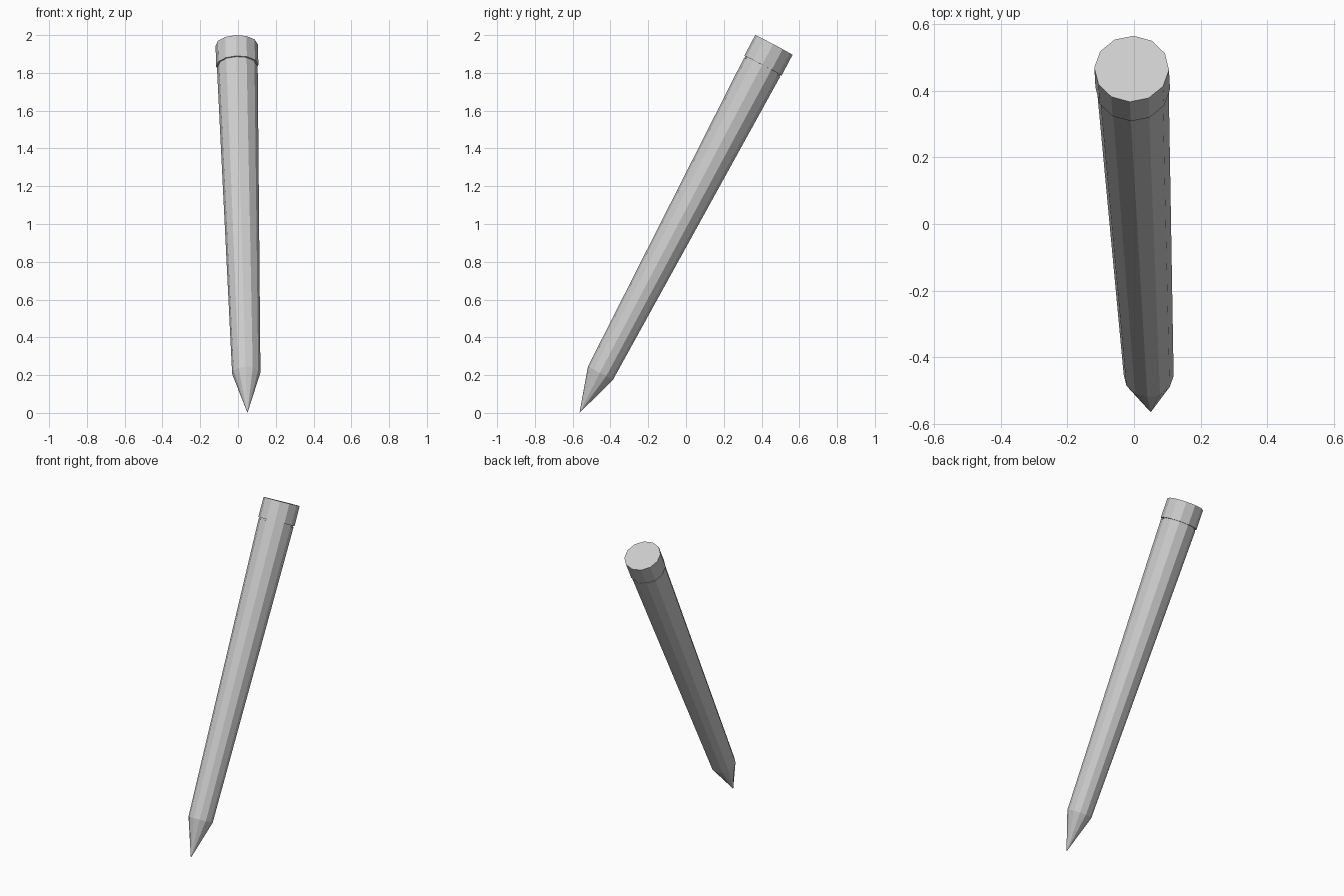
import bpy, bmesh, math
from mathutils import Vector, Matrix

if "Cube" in bpy.data.objects:
    bpy.data.objects.remove(bpy.data.objects["Cube"])

SIDES = 12
TIP = Vector((0.05, -0.564, 0.0))
TOP = Vector((-0.007, 0.465, 1.9475))

# Leaning frame: local z runs from the tip to the flat top
length = (TOP - TIP).length
az = (TOP - TIP).normalized()
ay = Vector((0.05, 0.885, 0.0))
ay.z = -(az.x * ay.x + az.y * ay.y) / az.z
ay.normalize()
ax = ay.cross(az)
frame = Matrix.Translation(TIP) @ Matrix((ax, ay, az)).transposed().to_4x4()


def lathe(name, profile):
    """Closed twelve-sided solid from (radius, height) points; radius 0 is a point."""
    bm = bmesh.new()
    rings = []
    for r, h in profile:
        if r == 0:
            rings.append([bm.verts.new((0, 0, h))] * SIDES)
        else:
            rings.append([bm.verts.new((r * math.cos(2 * math.pi * i / SIDES),
                                        r * math.sin(2 * math.pi * i / SIDES), h))
                          for i in range(SIDES)])
    for lo, hi in zip(rings, rings[1:]):
        for i in range(SIDES):
            j = (i + 1) % SIDES
            bm.faces.new(list(dict.fromkeys((lo[i], lo[j], hi[j], hi[i]))))
    for (r, h), ring in ((profile[0], rings[0]), (profile[-1], rings[-1])):
        if r > 0:
            bm.faces.new(ring)
    bmesh.ops.recalc_face_normals(bm, faces=bm.faces)
    mesh = bpy.data.meshes.new(name)
    bm.to_mesh(mesh)
    bm.free()
    obj = bpy.data.objects.new(name, mesh)
    obj.matrix_world = frame
    bpy.context.collection.objects.link(obj)
    return obj


cap_base = length - 0.124

# Pointed, tapering shaft with a narrow neck under the cap
lathe("pointed_shaft", [(0, 0), (0.075, 0.237), (0.108, cap_base - 0.008),
                        (0.104, cap_base - 0.008), (0.104, cap_base)])

# Flat end cap, slightly wider than the shaft
lathe("end_cap", [(0.112, cap_base), (0.112, length)])
